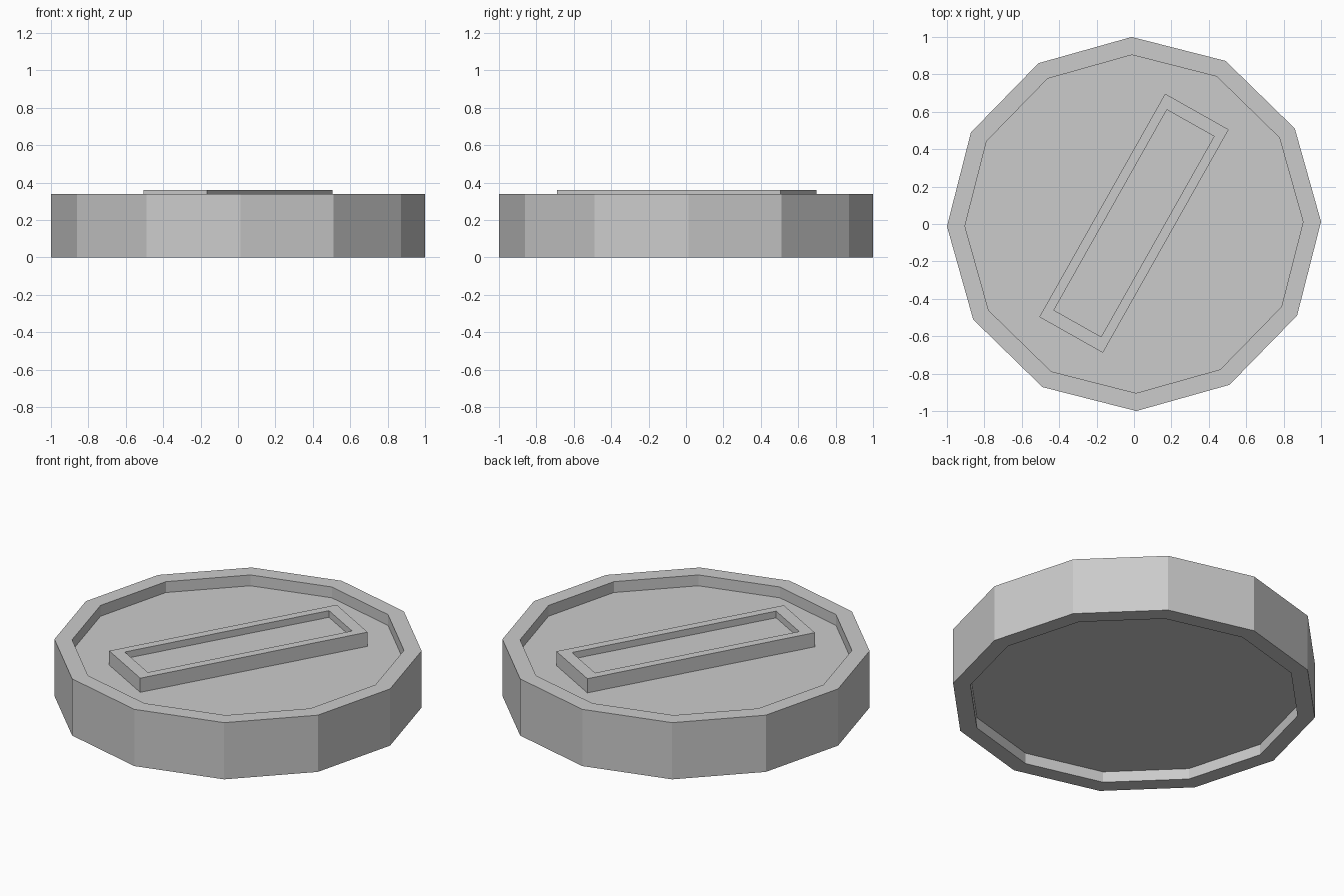
import bpy, bmesh
from math import cos, sin, radians, tau

cube = bpy.data.objects.get("Cube")
if cube:
    bpy.data.objects.remove(cube, do_unlink=True)

grey = bpy.data.materials.new("plain grey")
grey.use_nodes = True
colour = (0.6, 0.6, 0.6, 1)
grey.diffuse_color = colour
grey.node_tree.nodes["Principled BSDF"].inputs["Base Color"].default_value = colour


def stack_rings(name, rings):
    """Join rings of (x, y, z) points with quads and cap both ends."""
    bm = bmesh.new()
    loops = [[bm.verts.new(p) for p in ring] for ring in rings]
    n = len(loops[0])
    for a, b in zip(loops, loops[1:]):
        for i in range(n):
            j = (i + 1) % n
            bm.faces.new((a[i], a[j], b[j], b[i]))
    bm.faces.new(loops[0][::-1])
    bm.faces.new(loops[-1])
    mesh = bpy.data.meshes.new(name)
    bm.to_mesh(mesh)
    bm.free()
    mesh.materials.append(grey)
    obj = bpy.data.objects.new(name, mesh)
    bpy.context.collection.objects.link(obj)
    return obj


def polygon(radius, z, sides=12):
    return [(radius * cos(tau * i / sides), radius * sin(tau * i / sides), z)
            for i in range(sides)]


def rectangle(length, width, z):
    return [(sx * length / 2, sy * width / 2, z)
            for sx, sy in ((-1, -1), (1, -1), (1, 1), (-1, 1))]


OUTER, INNER, HEIGHT, RECESS = 1.0, 0.904, 0.34, 0.065

# Twelve-sided disc, recessed inside a rim on both faces
disc = stack_rings("disc", [
    polygon(INNER, RECESS), polygon(INNER, 0), polygon(OUTER, 0),
    polygon(OUTER, HEIGHT), polygon(INNER, HEIGHT), polygon(INNER, HEIGHT - RECESS)])
disc.rotation_euler.z = radians(0.7)

# Raised diagonal bar with a sunken panel
bar = stack_rings("raised_bar", [
    rectangle(1.37, 0.39, HEIGHT - RECESS), rectangle(1.37, 0.39, 0.36),
    rectangle(1.23, 0.29, 0.36), rectangle(1.23, 0.29, 0.32)])
bar.rotation_euler.z = radians(60.6)
bar.location.y = 0.004
